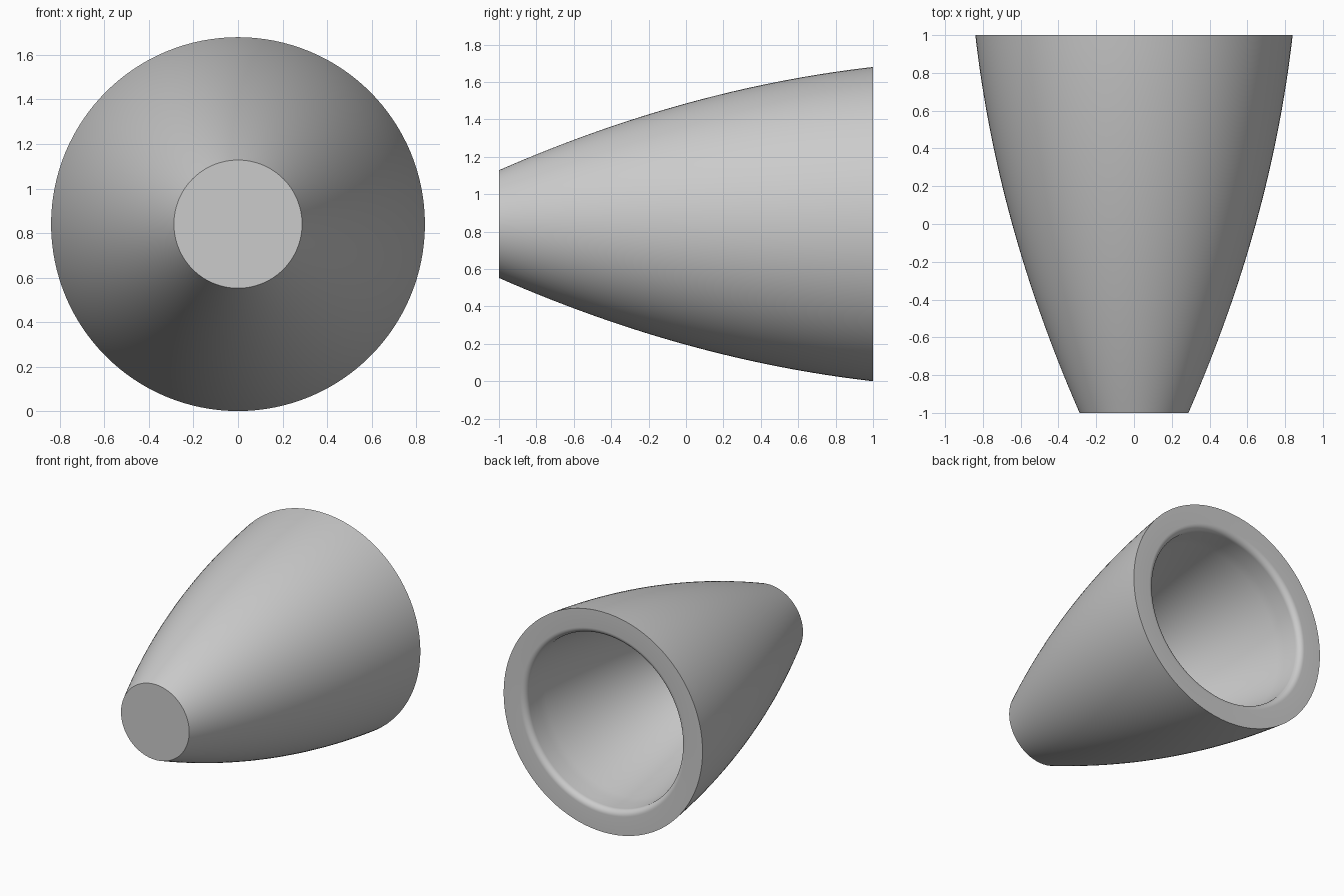
import bpy, bmesh, math
from mathutils import Vector, Matrix

cube = bpy.data.objects.get("Cube")
if cube:
    bpy.data.objects.remove(cube, do_unlink=True)

SEGMENTS = 128
RIM_RADIUS = 0.84
WALL = 0.165


def outer_radius(y):
    """Gently bulging nose curve, narrow at the front."""
    return 0.645 + 0.276 * y - 0.081 * y * y


def inner_point(y):
    """Outer curve moved inward along its normal by the wall thickness."""
    slope = 0.276 - 0.162 * y
    n = math.hypot(1, slope)
    return (outer_radius(y) - WALL / n, y + WALL * slope / n)


# Outer skin from the closed front cap to the open back rim
profile = [(0, -1)]
profile += [(outer_radius(-1 + 2 * i / 32), -1 + 2 * i / 32) for i in range(33)]

# Rounded lip leading into the hollow
lip = 0.045
throat = 0.655
for i in range(9):
    a = math.radians(90 * i / 8)
    profile.append((throat + lip * (1 - math.sin(a)), 1 - lip * (1 - math.cos(a))))

# Inner wall and closed floor of the hollow
inner = [inner_point(0.88 - 1.76 * i / 28) for i in range(29)]
profile += [p for p in inner if p[1] < 0.92 and p[0] < throat]
profile.append((0, inner[-1][1]))

# Revolve the profile about the long axis
bm = bmesh.new()
verts = [bm.verts.new((r, y, 0)) for r, y in profile]
edges = [bm.edges.new(pair) for pair in zip(verts, verts[1:])]
bmesh.ops.spin(bm, geom=verts + edges, cent=Vector(), axis=Vector((0, 1, 0)),
               angle=math.tau, steps=SEGMENTS, use_merge=False)
bmesh.ops.remove_doubles(bm, verts=bm.verts, dist=0.0001)
bmesh.ops.recalc_face_normals(bm, faces=bm.faces)
bmesh.ops.transform(bm, matrix=Matrix.Translation((0, 0, RIM_RADIUS)), verts=bm.verts)

mesh = bpy.data.meshes.new("hollow_nose_cone")
bm.to_mesh(mesh)
bm.free()
cone = bpy.data.objects.new("hollow_nose_cone", mesh)
bpy.context.scene.collection.objects.link(cone)

# Plain grey material
grey = bpy.data.materials.new("plain_grey")
grey.use_nodes = True
colour = (0.6, 0.6, 0.6, 1)
grey.diffuse_color = colour
for node in grey.node_tree.nodes:
    if node.type == "BSDF_PRINCIPLED":
        node.inputs["Base Color"].default_value = colour
mesh.materials.append(grey)

# Smooth skin with sharp cap and rim edges
bpy.ops.object.select_all(action="DESELECT")
cone.select_set(True)
bpy.context.view_layer.objects.active = cone
bpy.ops.object.shade_smooth_by_angle(angle=math.radians(30))
